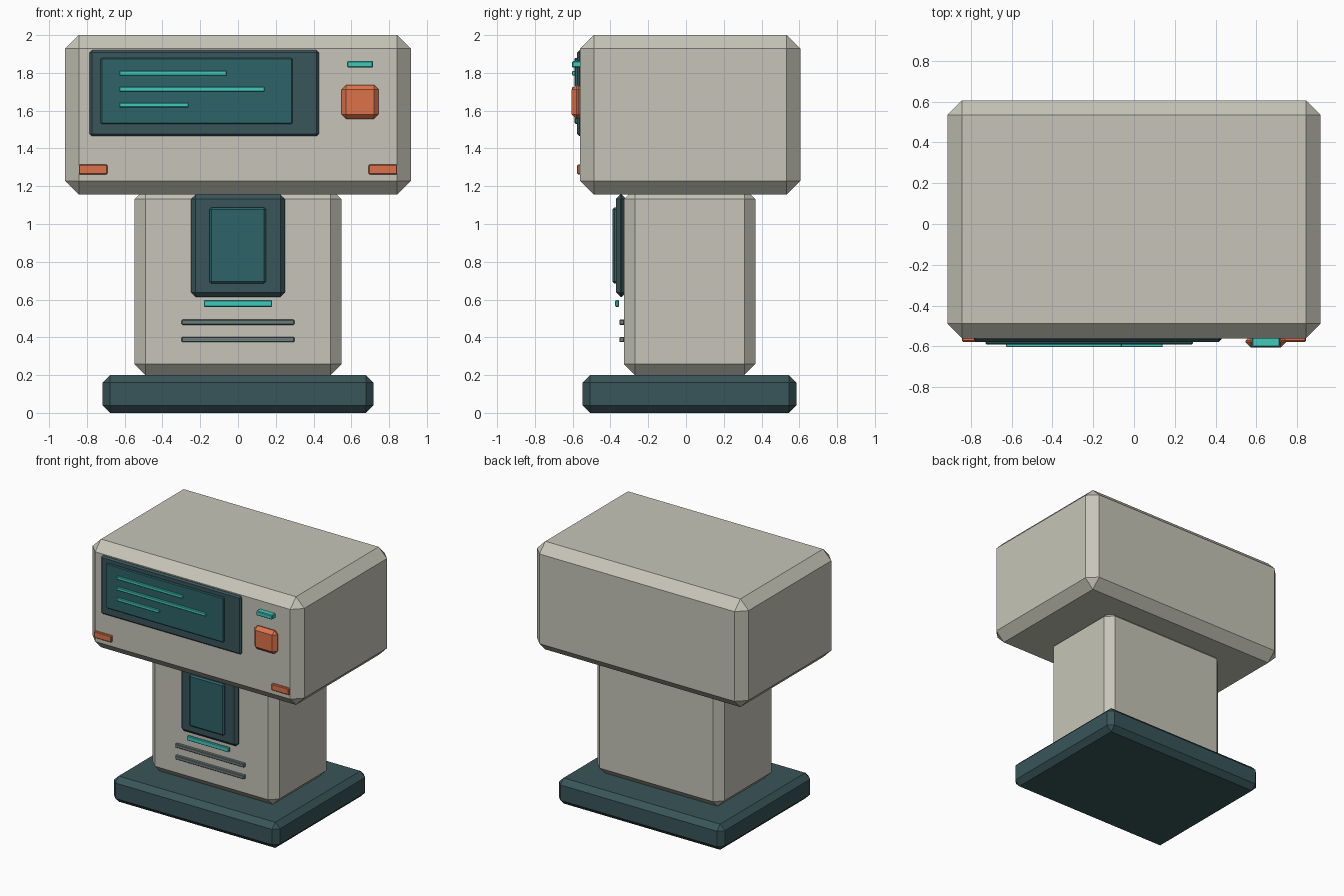
import bpy, bmesh

if "Cube" in bpy.data.objects:
    bpy.data.objects.remove(bpy.data.objects["Cube"])


def material(name, rgb):
    m = bpy.data.materials.new(name)
    m.diffuse_color = (*rgb, 1)
    m.use_nodes = True
    m.node_tree.nodes["Principled BSDF"].inputs["Base Color"].default_value = m.diffuse_color
    return m


SHELL = material("warm_shell", (0.57, 0.56, 0.48))
DARK = material("dark_teal", (0.04, 0.09, 0.10))
GLASS = material("screen_teal", (0.026, 0.125, 0.14))
CYAN = material("bright_cyan", (0.05, 0.58, 0.50))
ORANGE = material("orange", (0.72, 0.17, 0.07))
SLOT = material("slot_grey", (0.15, 0.20, 0.20))


def block(name, x, y, z, bevel, mat):
    """Chamfered box spanning the given (min, max) ranges."""
    bm = bmesh.new()
    bmesh.ops.create_cube(bm, size=1)
    spans = (x, y, z)
    for v in bm.verts:
        v.co = [a + (c + 0.5) * (b - a) for c, (a, b) in zip(v.co, spans)]
    bmesh.ops.bevel(bm, geom=bm.edges[:], offset=bevel, segments=1,
                    profile=0.5, affect='EDGES')
    mesh = bpy.data.meshes.new(name)
    bm.to_mesh(mesh)
    bm.free()
    mesh.materials.append(mat)
    obj = bpy.data.objects.new(name, mesh)
    bpy.context.collection.objects.link(obj)
    return obj


# Main body
block("base", (-0.717, 0.717), (-0.547, 0.585), (0, 0.2), 0.04, DARK)
block("column", (-0.548, 0.548), (-0.328, 0.367), (0.2, 1.19), 0.058, SHELL)
block("head", (-0.915, 0.915), (-0.56, 0.605), (1.155, 2.0), 0.072, SHELL)

# Main screen with display lines
block("screen_bezel", (-0.785, 0.428), (-0.577, -0.54), (1.465, 1.92), 0.012, DARK)
block("screen", (-0.727, 0.288), (-0.591, -0.56), (1.53, 1.88), 0.006, GLASS)
for i, (right, z) in enumerate(((-0.06, 1.798), (0.14, 1.713), (-0.262, 1.63))):
    block(f"display_line_{i + 1}", (-0.627, right), (-0.603, -0.585),
          (z - 0.012, z + 0.012), 0.003, CYAN)

# Head controls
block("status_light", (0.578, 0.715), (-0.603, -0.55), (1.828, 1.863), 0.005, CYAN)
block("push_button", (0.547, 0.745), (-0.605, -0.545), (1.555, 1.737), 0.026, ORANGE)
for side, name in ((-1, "left"), (1, "right")):
    xs = sorted((side * 0.692, side * 0.843))
    block(f"{name}_marker", xs, (-0.577, -0.55), (1.263, 1.314), 0.005, ORANGE)

# Column panel, light strip and slots
block("column_panel", (-0.248, 0.248), (-0.37, -0.318), (0.613, 1.157), 0.024, DARK)
block("column_panel_inset", (-0.152, 0.148), (-0.39, -0.36), (0.685, 1.088), 0.011, GLASS)
block("light_strip", (-0.181, 0.181), (-0.375, -0.355), (0.561, 0.597), 0.004, CYAN)
for i, z in enumerate((0.48, 0.388)):
    block(f"vent_slot_{i + 1}", (-0.298, 0.298), (-0.353, -0.326),
          (z - 0.014, z + 0.014), 0.004, SLOT)
